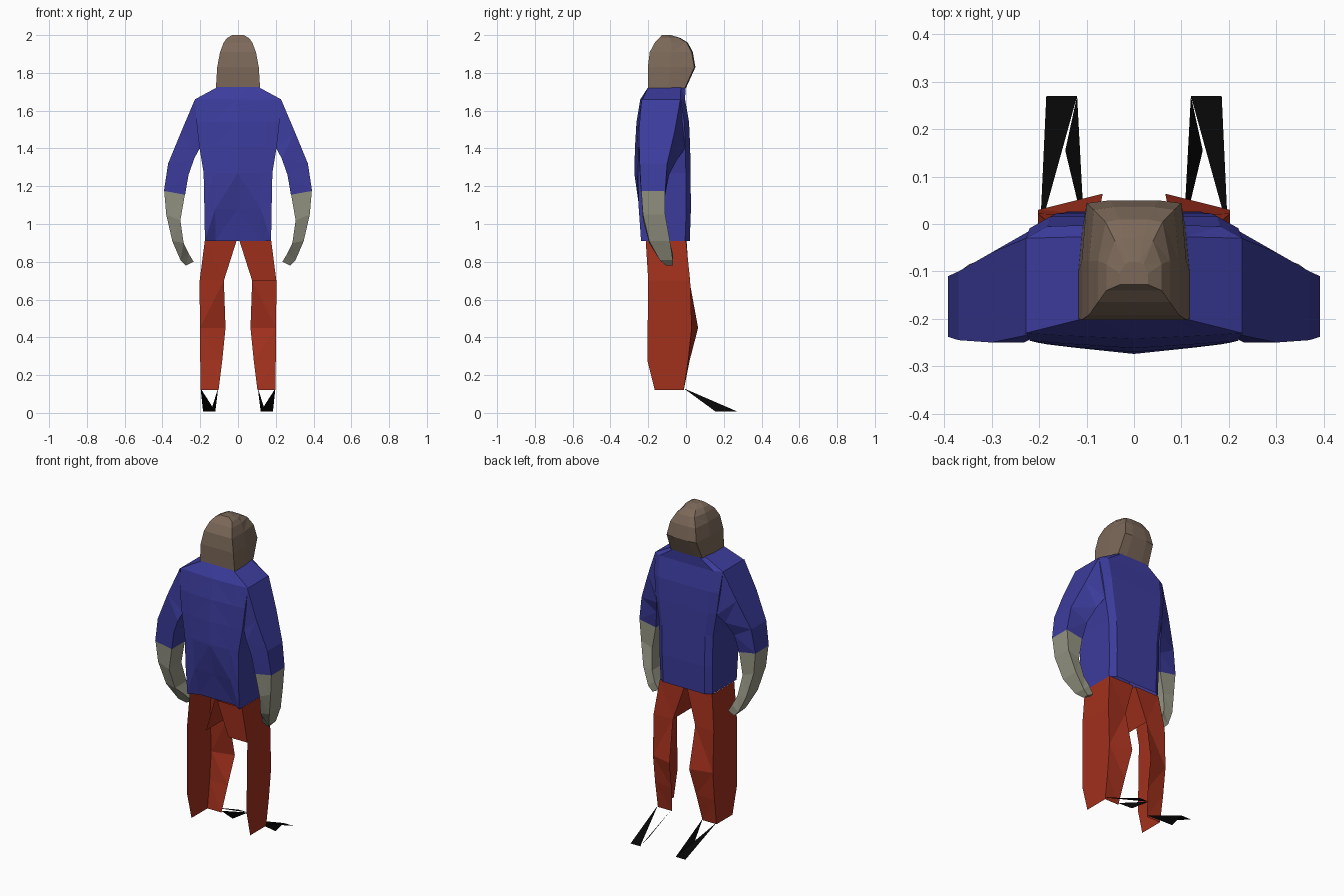
import bpy, bmesh


def material(name, rgb):
    m = bpy.data.materials.new(name)
    m.diffuse_color = (*rgb, 1)
    return m


BLUE = material("blue_cloth", (0.045, 0.045, 0.34))
RED = material("red_cloth", (0.36, 0.03, 0.012))
BROWN = material("brown", (0.20, 0.14, 0.10))
GREY = material("grey_glove", (0.30, 0.30, 0.23))
BLACK = material("black", (0.002, 0.002, 0.002))


def build(name, verts, faces, mat, fix=True):
    me = bpy.data.meshes.new(name)
    me.from_pydata(verts, [], faces)
    bm = bmesh.new()
    bm.from_mesh(me)
    bmesh.ops.triangulate(bm, faces=bm.faces[:])
    if fix:
        bmesh.ops.recalc_face_normals(bm, faces=bm.faces[:])
    bm.to_mesh(me)
    bm.free()
    me.materials.append(mat)
    ob = bpy.data.objects.new(name, me)
    bpy.context.collection.objects.link(ob)
    return ob


def loft(name, rings, mat, caps=(), skip=()):
    # caps: ring numbers to close; skip: (row, column) panels left open
    n = len(rings[0])
    verts = [p for r in rings for p in r]
    faces = [(i * n + j, i * n + (j + 1) % n, (i + 1) * n + (j + 1) % n, (i + 1) * n + j)
             for i in range(len(rings) - 1) for j in range(n) if (i, j) not in skip]
    faces += [tuple(range(c * n, c * n + n)) for c in caps]
    return build(name, verts, faces, mat)


def full_ring(half):
    # Half outline from back centre to front centre, reflected in x
    return half + [(-x, y, z) for x, y, z in reversed(half[1:-1])]


def limb(name, sections, mat, side, caps=(), skip=()):
    # section: outer (x, z), inner (x, z), back y, outer front y, inner front y
    rings = [[(side * ox, yb, oz), (side * ox, yo, oz), (side * ix, yi, iz), (side * ix, yb, iz)]
             for ox, oz, ix, iz, yb, yo, yi in sections]
    return loft(name, rings, mat, caps, skip)


# Jacket body: z, half width, back centre y, back fold y, back side y, front y
body = [(0.91, 0.175, -0.205, -0.205, -0.238, 0.020), (1.08, 0.178, -0.235, -0.247, -0.250, 0.026),
        (1.27, 0.182, -0.274, -0.261, -0.254, 0.024), (1.41, 0.205, -0.270, -0.258, -0.250, 0.022),
        (1.54, 0.22, -0.262, -0.252, -0.246, 0.016), (1.66, 0.228, -0.242, -0.235, -0.230, -0.005),
        (1.725, 0.108, -0.20, -0.20, -0.20, -0.002)]
loft("jacket_body", [full_ring([(0, b, z), (0.68 * w, c, z), (w, d, z),
                                (w, f - 0.025, z), (0.8 * w, f, z), (0, f, z)])
                     for z, w, b, c, d, f in body], BLUE)

# Hooded head: z, half width at back, half width at front, back y, front y
head = [(1.72, 0.117, 0.108, -0.20, 0.0), (1.83, 0.110, 0.10, -0.202, 0.05),
        (1.91, 0.095, 0.085, -0.192, 0.036), (1.96, 0.076, 0.06, -0.165, 0.01),
        (1.985, 0.058, 0.04, -0.14, -0.03), (2.0, 0.03, 0.02, -0.128, -0.08)]
loft("head", [full_ring([(0, b, z), (w, b, z), (w, b * 0.5 + f * 0.5, z), (v, f - 0.006, z),
                         (v * 0.5, f, z), (0, f, z)])
              for z, w, v, b, f in head], BROWN, caps=(5,))

sleeve = [(0.228, 1.66, 0.204, 1.40, -0.235, -0.03, -0.005),
          (0.30, 1.49, 0.232, 1.345, -0.250, -0.06, -0.045), (0.37, 1.32, 0.262, 1.26, -0.245, -0.10, -0.09),
          (0.392, 1.175, 0.28, 1.155, -0.238, -0.11, -0.11)]
hand = [(0.391, 1.178, 0.281, 1.157, -0.237, -0.11, -0.11), (0.38, 1.05, 0.305, 1.02, -0.228, -0.11, -0.11),
        (0.348, 0.91, 0.288, 0.90, -0.195, -0.085, -0.085), (0.305, 0.81, 0.262, 0.845, -0.14, -0.07, -0.07),
        (0.275, 0.78, 0.235, 0.80, -0.105, -0.07, -0.07)]
leg = [(0.176, 0.91, 0.008, 0.91, -0.213, 0.0, 0.003),
       (0.203, 0.70, 0.075, 0.70, -0.20, 0.022, 0.018), (0.202, 0.45, 0.066, 0.45, -0.203, 0.03, 0.064),
       (0.20, 0.28, 0.083, 0.28, -0.205, 0.012, 0.02), (0.198, 0.12, 0.103, 0.12, -0.165, -0.012, -0.012)]

for side, label in ((1, "right"), (-1, "left")):
    limb("sleeve_" + label, sleeve, BLUE, side)
    limb("hand_" + label, hand, GREY, side, caps=(4,))
    # Trouser leg: an open shell of front and outer panels; closed thigh on one side
    gaps = {(i, j) for i in range(1, 4) for j in (2, 3)}
    if side < 0:
        gaps.add((0, 3))
    limb("trouser_leg_" + label, leg, RED, side, skip=gaps)
    # Shoe: two thin blades meeting at the toe
    foot = [(0.198, -0.012, 0.13), (0.185, 0.27, 0.008), (0.12, 0.27, 0.008),
            (0.105, -0.012, 0.13), (0.145, 0.155, 0.008)]
    build("shoe_" + label, [(side * x, y, z) for x, y, z in foot],
          [(0, 1, 2), (3, 2, 4)] if side > 0 else [(0, 2, 1), (3, 4, 2)], BLACK, fix=False)
